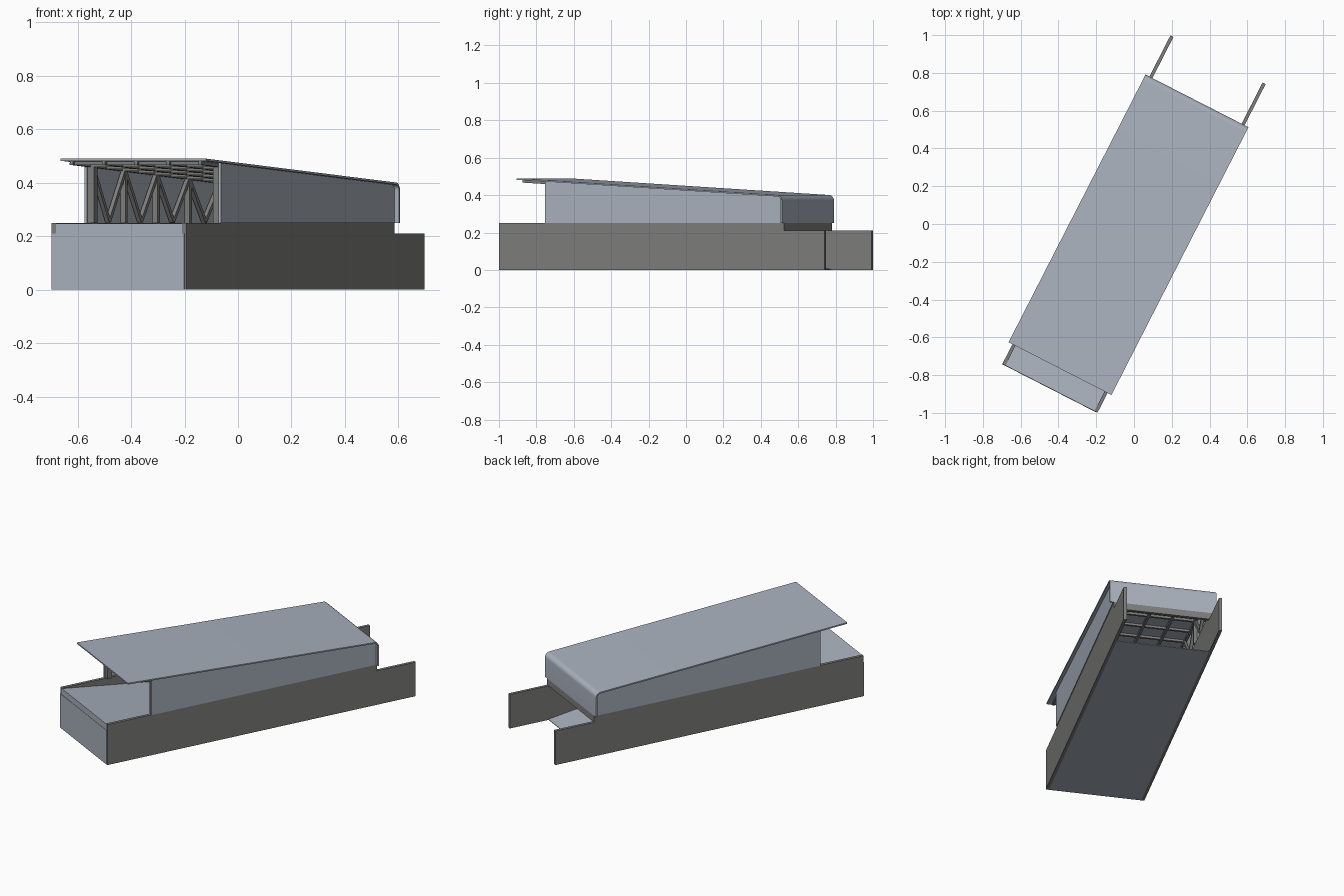
import bpy, bmesh, math
from mathutils import Matrix, Vector

if "Cube" in bpy.data.objects:
    bpy.data.objects.remove(bpy.data.objects["Cube"])

TURN = Matrix.Rotation(math.radians(-27.1), 4, 'Z')   # whole building is turned in plan


def material(name, rgb):
    m = bpy.data.materials.new(name)
    m.diffuse_color = (*rgb, 1)
    m.use_nodes = True
    m.node_tree.nodes["Principled BSDF"].inputs["Base Color"].default_value = m.diffuse_color
    return m


PANEL = material("pale_blue_grey", (0.40, 0.445, 0.515))
STEEL = material("mid_grey", (0.21, 0.208, 0.204))


def finish(name, bm, mat, smooth=False):
    bmesh.ops.recalc_face_normals(bm, faces=bm.faces)
    bm.transform(TURN)
    me = bpy.data.meshes.new(name)
    bm.to_mesh(me)
    bm.free()
    me.materials.append(mat)
    ob = bpy.data.objects.new(name, me)
    bpy.context.collection.objects.link(ob)
    if smooth:
        bpy.context.view_layer.objects.active = ob
        ob.select_set(True)
        bpy.ops.object.shade_smooth_by_angle(angle=math.radians(30))
        ob.select_set(False)
    return ob


def prism(name, profile, x0, x1, mat, smooth=False):
    """Side profile of (y, z) points extruded from x0 to x1."""
    bm = bmesh.new()
    f = bm.faces.new([bm.verts.new((x0, y, z)) for y, z in profile])
    r = bmesh.ops.extrude_face_region(bm, geom=[f])
    vs = [g for g in r["geom"] if isinstance(g, bmesh.types.BMVert)]
    bmesh.ops.translate(bm, verts=vs, vec=(x1 - x0, 0, 0))
    return finish(name, bm, mat, smooth)


def slab(name, x0, x1, y0, y1, z0, z1, mat):
    return prism(name, [(y0, z0), (y1, z0), (y1, z1), (y0, z1)], x0, x1, mat)


def bar(bm, p, q, w):
    """Square bar between two points."""
    p, q = Vector(p), Vector(q)
    d = q - p
    side = Vector((1, 0, 0)) if abs(d.x) < 1e-6 else Vector((0, 1, 0))
    d.normalize()
    other = d.cross(side)
    m = Matrix((side, other, d)).transposed().to_4x4()
    m.translation = (p + q) / 2
    bmesh.ops.create_cube(bm, size=1, matrix=m @ Matrix.Diagonal((w, w, (q - p).length, 1)))


W, L = 0.283, 0.977        # half width and half length of the base
RY0, RY1 = -0.86, 0.732    # roof front and back
PY = -0.70                 # front of the side panels
T = 0.008                  # roof sheet thickness


def roof_z(y):
    return 0.49 - (y - RY0) * 0.0573


def arc(r):
    cy, cz = RY1 - 0.03, roof_z(RY1 - 0.03) - 0.03
    return [(cy + r * math.sin(a), cz + r * math.cos(a))
            for a in [math.radians(90 * i / 8) for i in range(9)]]


# Base: side walls, upper rails, end beam
for s, n in ((-1, "left"), (1, "right")):
    a, b = sorted((s * W, s * (W - 0.018)))
    slab(n + "_wall", a, b, -L, L, 0, 0.21, STEEL)
    slab(n + "_rail", a, b, -L, RY1, 0.21, 0.25, STEEL)
slab("end_beam", -W + 0.018, W - 0.018, RY1 - 0.018, RY1, 0.21, 0.25, STEEL)

# Sloping floor wedge and the plate closing its front
prism("ramp_floor", [(-L, 0), (RY1, 0), (RY1, 0.004), (-L, 0.247)],
      -W + 0.018, W - 0.018, PANEL)
slab("front_plate", -W, W - 0.008, -L - 0.002, -L, 0, 0.21, PANEL)

# Roof sheet that curves down at the back
outer = [(RY0, roof_z(RY0))] + arc(0.03) + [(RY1, 0.25)]
inner = [(RY0, roof_z(RY0) - T)] + arc(0.03 - T) + [(RY1 - T, 0.25)]
prism("roof_sheet", outer + inner[::-1], -0.306, 0.306, PANEL, True)

# Side panels under the roof
side = [(PY, 0.25), (PY, roof_z(PY) - T)] + arc(0.03 - T) + [(RY1 - T, 0.25)]
for s, n in ((-1, "left"), (1, "right")):
    a, b = sorted((s * 0.277, s * 0.287))
    prism(n + "_side_panel", side, a, b, PANEL)

# Wall trusses: posts with zigzag braces
BAY = 0.263
tops = [-0.68 + BAY * i for i in range(6)]
for s, n in ((-1, "left"), (1, "right")):
    x = s * 0.265
    bm = bmesh.new()
    for i, y in enumerate(tops):
        top = roof_z(y) - 0.02
        bar(bm, (x, y, 0.25), (x, y, top), 0.03 if i == 0 else 0.02)
        if i < len(tops) - 1:
            mid, nxt = y + BAY / 2, y + BAY
            bar(bm, (x, y, top), (x, mid, 0.255), 0.016)
            bar(bm, (x, mid, 0.255), (x, nxt, roof_z(nxt) - 0.02), 0.016)
    finish(n + "_truss", bm, STEEL)

# Roof grid below the sheet
bm = bmesh.new()
drop = T + 0.007
for i in range(5):
    x = -0.27 + 0.135 * i
    bar(bm, (x, RY0 + 0.02, roof_z(RY0 + 0.02) - drop), (x, 0.70, roof_z(0.70) - drop), 0.014)
for i in range(12):
    y = RY0 + 0.04 + BAY / 2 * i
    bar(bm, (-0.277, y, roof_z(y) - drop), (0.277, y, roof_z(y) - drop), 0.014)
finish("roof_grid", bm, STEEL)
